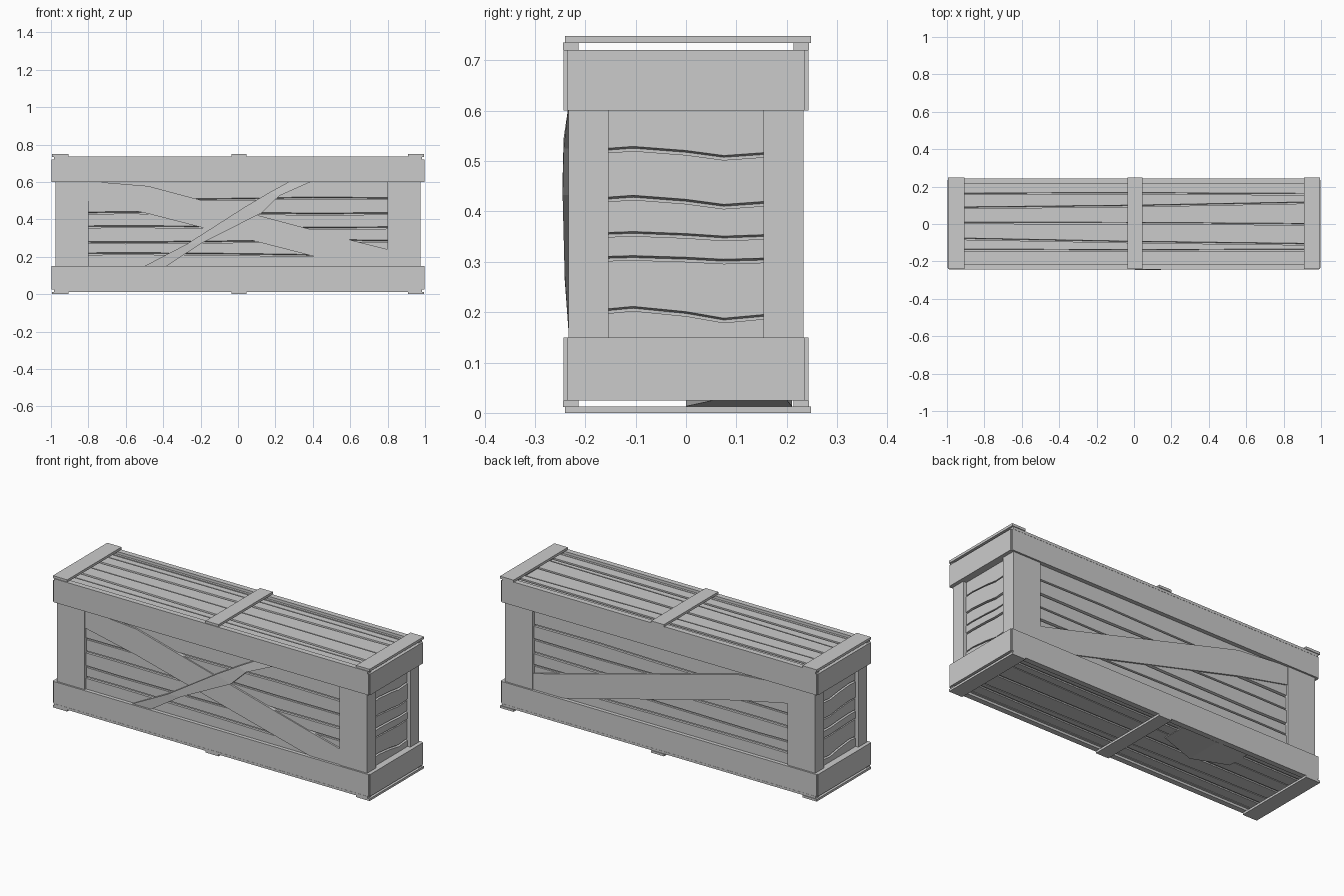
import bpy
import bmesh

cube = bpy.data.objects.get("Cube")
if cube:
    bpy.data.objects.remove(cube)

grey = bpy.data.materials.new("weathered_grey")
grey.use_nodes = True
COLOUR = (0.6, 0.6, 0.6, 1)
grey.diffuse_color = COLOUR
grey.node_tree.nodes["Principled BSDF"].inputs["Base Color"].default_value = COLOUR

# Each side maps (along, across, outward) to world axes
SIDES = {
    "front": lambda u, v, d: (u, -d, v),
    "back": lambda u, v, d: (u, d, v),
    "right": lambda u, v, d: (d, u, v),
    "left": lambda u, v, d: (-d, u, v),
    "top": lambda u, v, d: (u, v, d),
    "bottom": lambda u, v, d: (u, v, -d),
}


def loft(name, sections):
    """Join four-sided cross-sections into a closed board."""
    bm = bmesh.new()
    rings = [[bm.verts.new(p) for p in s] for s in sections]
    for a, b in zip(rings, rings[1:]):
        for i in range(4):
            j = (i + 1) % 4
            bm.faces.new((a[i], a[j], b[j], b[i]))
    bm.faces.new(rings[0])
    bm.faces.new(rings[-1])
    bmesh.ops.recalc_face_normals(bm, faces=bm.faces)
    mesh = bpy.data.meshes.new(name)
    bm.to_mesh(mesh)
    bm.free()
    mesh.materials.append(grey)
    obj = bpy.data.objects.new(name, mesh)
    bpy.context.collection.objects.link(obj)


def box(name, x, y, z):
    loft(name, [[(x[0], y[0], h), (x[1], y[0], h), (x[1], y[1], h), (x[0], y[1], h)] for h in z])


def board(name, side, stations, inner, lean=0):
    """Stations are (u, low v, high v, outer depth); lean slopes the lower edge."""
    at = SIDES[side]
    loft(name, [[at(u, lo, inner), at(u, hi, inner), at(u, hi, d), at(u, lo + lean, d)]
                for u, lo, hi, d in stations])


def planks(side, us, gaps, low, high, inner, outer, lean):
    """Fill a panel with warped planks separated by wavy gaps."""
    edges = [[low] * len(us)] + gaps + [[high] * len(us)]
    for n, (a, b) in enumerate(zip(edges, edges[1:])):
        depth = outer - 0.003 * (n % 2)
        board(f"{side}_plank_{n + 1}", side,
              [(u, lo, hi - 0.003, depth) for u, lo, hi in zip(us, a, b)], inner, lean)


# Inner body
box("inner_body", (-0.94, 0.94), (-0.208, 0.208), (0.035, 0.705))

# Wall planks
wave = [0.004, 0.008, 0, -0.01, -0.004]
end_gaps = [[z + w * k for w in wave] for z, k in
            ((0.195, 1.3), (0.303, 0.4), (0.35, 0.5), (0.418, 1), (0.515, 1))]
for side in ("left", "right"):
    planks(side, (-0.16, -0.105, 0, 0.075, 0.16), end_gaps, 0.14, 0.61, 0.93, 0.958, 0.006)

long_gaps = [[z + w * k for w in wave] for z, k in
             ((0.21, 0.6), (0.278, -0.7), (0.355, 0.5), (0.43, 0.4), (0.505, -0.7))]
for side in ("front", "back"):
    planks(side, (-0.85, -0.6, 0, 0.4, 0.85), long_gaps, 0.14, 0.61, 0.2, 0.222, 0.008)

# Lid and base planks
flat_gaps = [[-0.14, -0.142, -0.14], [-0.08, -0.098, -0.11], [0.005, 0.003, -0.003],
             [0.085, 0.095, 0.113], [0.16, 0.162, 0.158]]
planks("top", (-0.96, 0, 0.96), flat_gaps, -0.225, 0.225, 0.69, 0.718, 0.006)
planks("bottom", (-0.96, 0, 0.96), flat_gaps, -0.225, 0.225, -0.05, -0.028, 0.006)
board("sagging_base_plank", "bottom",
      [(-0.57, 0.06, 0.21, -0.026), (-0.36, 0, 0.21, -0.013), (-0.15, 0.06, 0.2, -0.026)], -0.035)

# Corner posts
for sx, xs in (("left", 1), ("right", -1)):
    for sy, ys in (("front", -1), ("back", 1)):
        box(f"{sy}_{sx}_post", sorted((xs * 0.80, xs * 0.972)),
            sorted((ys * 0.205, ys * 0.233)), (0.14, 0.61))
        box(f"{sy}_{sx}_end_post", sorted((xs * 0.935, xs * 0.975)),
            sorted((ys * 0.154, ys * 0.233)), (0.14, 0.61))

# Upper and lower bands
for level, z in (("lower", (0.025, 0.15)), ("upper", (0.6, 0.72))):
    for side, s in (("front", -1), ("back", 1)):
        box(f"{level}_{side}_band", (-0.99, 0.99), sorted((s * 0.2, s * 0.243)), z)
    for side, s in (("right", -1), ("left", 1)):
        box(f"{level}_{side}_band", sorted((s * 0.93, s * 0.996)), (-0.236, 0.236), z)

# Edge rails and cross battens on lid and base
for level, rail, batten in (("base", (0.012, 0.025), (0, 0.0125)),
                            ("lid", (0.72, 0.735), (0.734, 0.748))):
    for side, s in (("front", -1), ("back", 1)):
        box(f"{level}_{side}_rail", (-0.985, 0.985), sorted((s * 0.213, s * 0.244)), rail)
    for place, x in (("right", (-0.995, -0.905)), ("middle", (-0.035, 0.045)), ("left", (0.91, 0.995))):
        box(f"{level}_{place}_batten", x, (-0.24, 0.248), batten)

# Wide diagonal braces, one on each long wall
for side in ("front", "back"):
    board(f"{side}_wide_brace", side,
          [(-0.81, 0.5, 0.605, 0.229), (-0.48, 0.43, 0.578, 0.229),
           (0.6, 0.152, 0.29, 0.229), (0.81, 0.14, 0.237, 0.229)], 0.2)

# Bent brace crossing the front
at = SIDES["front"]
bend = [(-0.51, -0.39, 0.145, 0.145, 0.232), (-0.275, -0.19, 0.267, 0.235 + 0.04, 0.241),
        (0.035, 0.125, 0.465, 0.433, 0.245), (0.17, 0.22, 0.545, 0.525, 0.243),
        (0.28, 0.4, 0.605, 0.605, 0.234)]
loft("bent_brace", [[at(a, za, 0.215), at(b, zb, 0.215), at(b, zb, d), at(a, za, d)]
                    for a, b, za, zb, d in bend])
